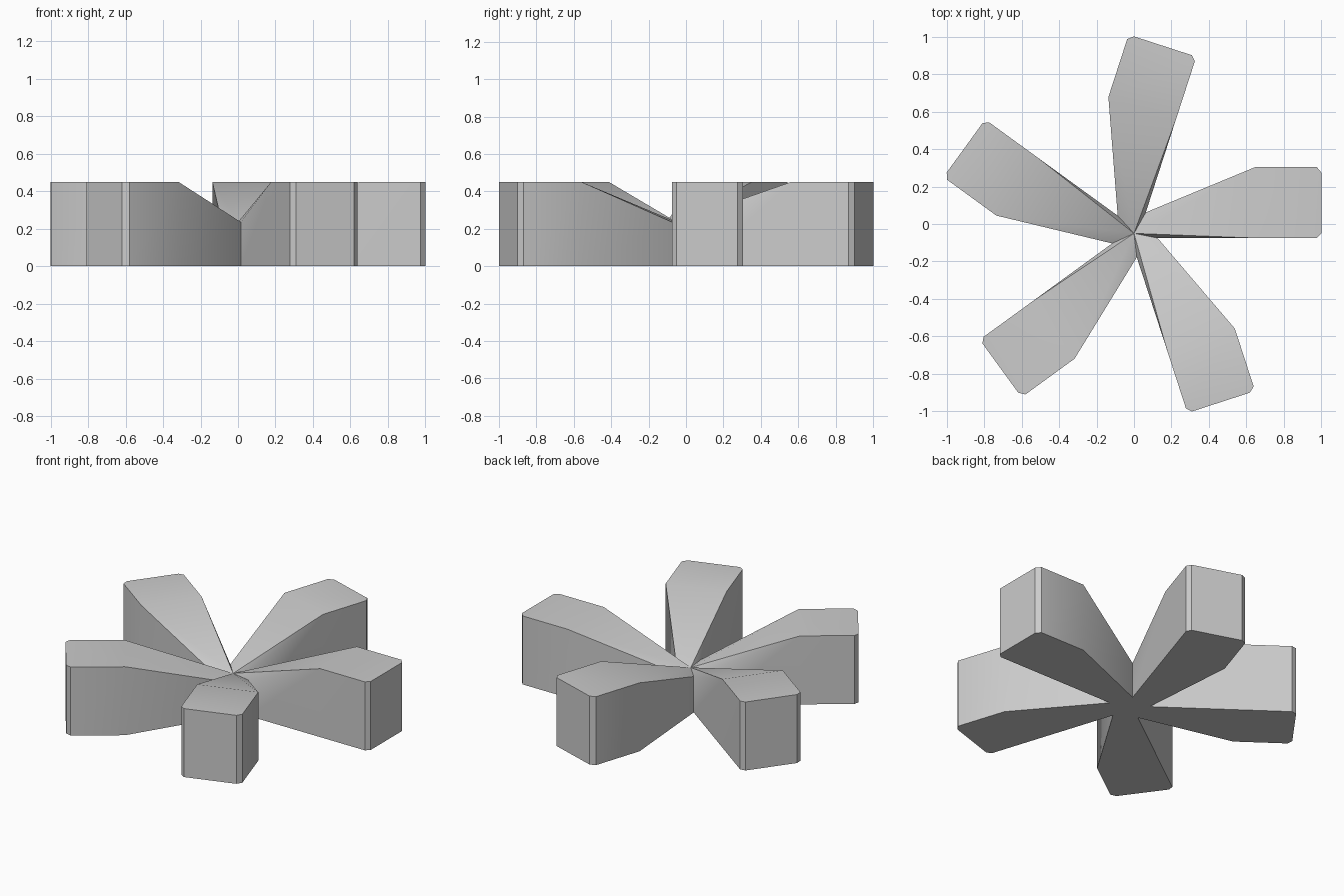
import bpy
import bmesh
from math import radians
from mathutils import Matrix, Vector

cube = bpy.data.objects.get("Cube")
if cube:
    bpy.data.objects.remove(cube, do_unlink=True)

ARMS = 5
HEIGHT = 0.45        # raised outer blocks
HUB_HEIGHT = 0.236   # low middle
HUB = Vector((0, -0.05, 0))
STEP = radians(360 / ARMS)

# One arm along +x: straight right side, flared left side, clipped outer corners
NOTCH = Vector((0.063, 0.112, 0))
BLOCK = [Vector((x, y, 0)) for x, y in (
    (0.65, -0.025), (0.975, -0.025), (1, 0),
    (1, 0.325), (0.975, 0.355), (0.65, 0.355))]


def make_material(name, value):
    mat = bpy.data.materials.new(name)
    mat.use_nodes = True
    colour = (value, value, value, 1)
    mat.diffuse_color = colour
    mat.node_tree.nodes["Principled BSDF"].inputs["Base Color"].default_value = colour
    return mat


def vert_pair(bm, point):
    """Floor vertex and the one above it; the hub and notches sit lower."""
    z = HEIGHT if point.x > 0.5 else HUB_HEIGHT
    return point, z


def add_column(bm, point, turn, z):
    base = turn @ point + HUB
    return bm.verts.new(base), bm.verts.new(base + Vector((0, 0, z)))


bm = bmesh.new()
hub = add_column(bm, Vector(), Matrix(), HUB_HEIGHT)
turns = [Matrix.Rotation(i * STEP, 3, "Z") for i in range(ARMS)]
notches = [add_column(bm, NOTCH, turn, HUB_HEIGHT) for turn in turns]

for i, turn in enumerate(turns):
    block = [add_column(bm, p, turn, HEIGHT) for p in BLOCK]
    right, left = notches[i - 1], notches[i]

    # Side walls from notch to notch
    outline = [right] + block + [left]
    for a, b in zip(outline, outline[1:]):
        bm.faces.new((a[0], b[0], b[1], a[1]))

    # Flat block top, then the ramp and its thin steep edge down to the hub
    tops = [column[1] for column in block]
    bm.faces.new(tops)
    bm.faces.new((hub[1], tops[0], tops[-1]))
    bm.faces.new((hub[1], tops[-1], left[1]))
    bm.faces.new((hub[1], right[1], tops[0]))

    # Underside
    bm.faces.new([hub[0]] + [column[0] for column in reversed(outline)])

bmesh.ops.recalc_face_normals(bm, faces=bm.faces)
mesh = bpy.data.meshes.new("five_arm_star")
bm.to_mesh(mesh)
bm.free()

star = bpy.data.objects.new("five_arm_star", mesh)
bpy.context.collection.objects.link(star)
mesh.materials.append(make_material("plain grey", 0.6))

bpy.ops.object.select_all(action="DESELECT")
star.select_set(True)
bpy.context.view_layer.objects.active = star
bpy.ops.object.shade_smooth_by_angle(angle=radians(30))
